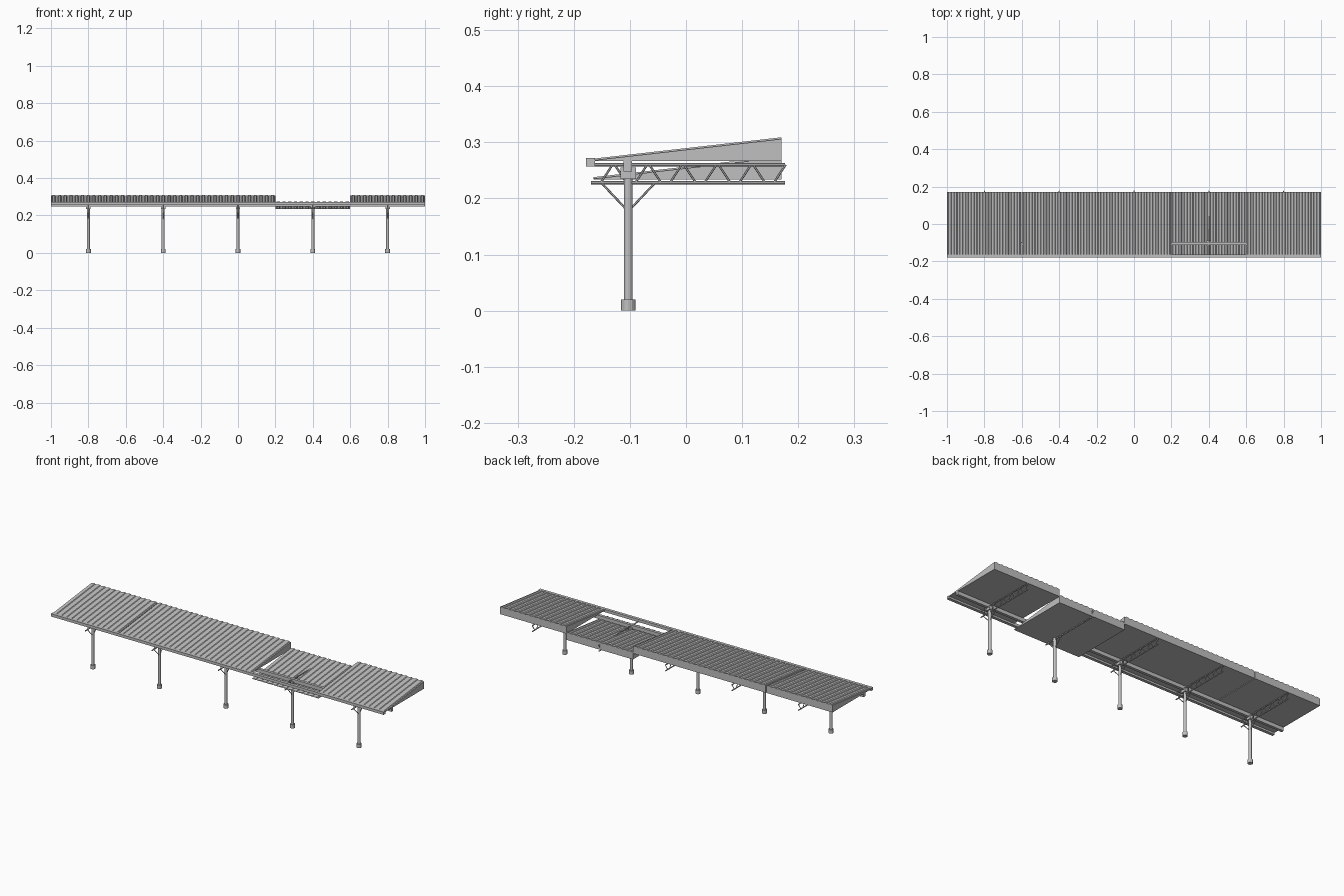
import bpy, bmesh, math
from mathutils import Vector

cube = bpy.data.objects.get("Cube")
if cube:
    bpy.data.objects.remove(cube, do_unlink=True)

grey = bpy.data.materials.new("light_grey_steel")
grey.use_nodes = True
colour = (0.53, 0.53, 0.53, 1)
grey.diffuse_color = colour
grey.node_tree.nodes["Principled BSDF"].inputs["Base Color"].default_value = colour


def finish(name, bm):
    bmesh.ops.recalc_face_normals(bm, faces=bm.faces)
    mesh = bpy.data.meshes.new(name)
    bm.to_mesh(mesh)
    bm.free()
    mesh.materials.append(grey)
    obj = bpy.data.objects.new(name, mesh)
    bpy.context.collection.objects.link(obj)
    return obj


def add_box(bm, low, high):
    low, high = Vector(low), Vector(high)
    made = bmesh.ops.create_cube(bm, size=1)["verts"]
    bmesh.ops.scale(bm, vec=high - low, verts=made)
    bmesh.ops.translate(bm, vec=(low + high) / 2, verts=made)


def add_rod(bm, start, end, radius, sides=8):
    start, end = Vector(start), Vector(end)
    axis = end - start
    made = bmesh.ops.create_cone(bm, cap_ends=True, segments=sides, radius1=radius,
                                 radius2=radius, depth=axis.length)["verts"]
    turn = Vector((0, 0, 1)).rotation_difference(axis).to_matrix()
    bmesh.ops.rotate(bm, matrix=turn, verts=made)
    bmesh.ops.translate(bm, vec=(start + end) / 2, verts=made)


def roof_section(name, x0, x1, z):
    """Closed wedge with a ribbed, sloping top."""
    ribs, height, rise = 13, 0.003, 0.038
    front, back = -0.165, 0.17
    pitch = (x1 - x0) / ribs
    outline = [(x0, 0)]
    for i in range(ribs):
        for share, h in ((0.2, 0), (0.3, height), (0.7, height), (0.8, 0)):
            outline.append((x0 + (i + share) * pitch, h))
    outline.append((x1, 0))
    bm = bmesh.new()
    rings = []
    for x, h in outline:
        points = ((front, z - 0.001), (front, z + h),
                  (back, z + rise + h), (back, z - 0.001))
        rings.append([bm.verts.new((x, y, height_z)) for y, height_z in points])
    for a, b in zip(rings, rings[1:]):
        for k in range(4):
            n = (k + 1) % 4
            bm.faces.new((a[k], b[k], b[n], a[n]))
    bm.faces.new(rings[0])
    bm.faces.new(rings[-1])
    finish(name, bm)


# Roof: five bays, one hung lower, with a thin joint beside the first
bays = ((-1, -0.602), (-0.598, -0.2), (-0.2, 0.2), (0.2, 0.6), (0.6, 1))
for i, (x0, x1) in enumerate(bays):
    roof_section(f"roof_section_{i + 1}", x0, x1, 0.235 if i == 3 else 0.268)

# Long members along the whole roof
bm = bmesh.new()
add_box(bm, (-1, -0.178, 0.257), (1, -0.162, 0.272))
finish("front_gutter", bm)
bm = bmesh.new()
add_box(bm, (-1, -0.111, 0.248), (1, -0.096, 0.267))
finish("main_beam", bm)

POST_Y, TOP, LOW, ROD = -0.103, 0.26, 0.228, 0.003
for i in range(5):
    x = -0.8 + 0.4 * i

    # Post with foot and collar
    bm = bmesh.new()
    add_rod(bm, (x, POST_Y, 0), (x, POST_Y, 0.25), 0.0078, 12)
    add_rod(bm, (x, POST_Y, 0), (x, POST_Y, 0.02), 0.0128, 12)
    add_box(bm, (x - 0.012, POST_Y - 0.014, 0.235), (x + 0.012, POST_Y + 0.014, 0.255))
    finish(f"post_{i + 1}", bm)

    # Cantilever truss: two chords and a zigzag web
    bm = bmesh.new()
    add_rod(bm, (x, -0.163, TOP), (x, 0.176, TOP), ROD)
    add_rod(bm, (x, -0.169, LOW), (x, 0.176, LOW), ROD)
    for k in range(6):
        y = -0.152 + 0.0617 * k
        add_rod(bm, (x, y, LOW), (x, y + 0.021, TOP), 0.002, 6)
        if k < 5:
            add_rod(bm, (x, y + 0.025, TOP), (x, y + 0.046, LOW), 0.002, 6)
    finish(f"truss_{i + 1}", bm)

    # Diagonal braces from post to lower chord
    bm = bmesh.new()
    for side in (-1, 1):
        add_rod(bm, (x, POST_Y, 0.177), (x, POST_Y + side * 0.048, LOW), 0.002, 6)
    finish(f"post_braces_{i + 1}", bm)
